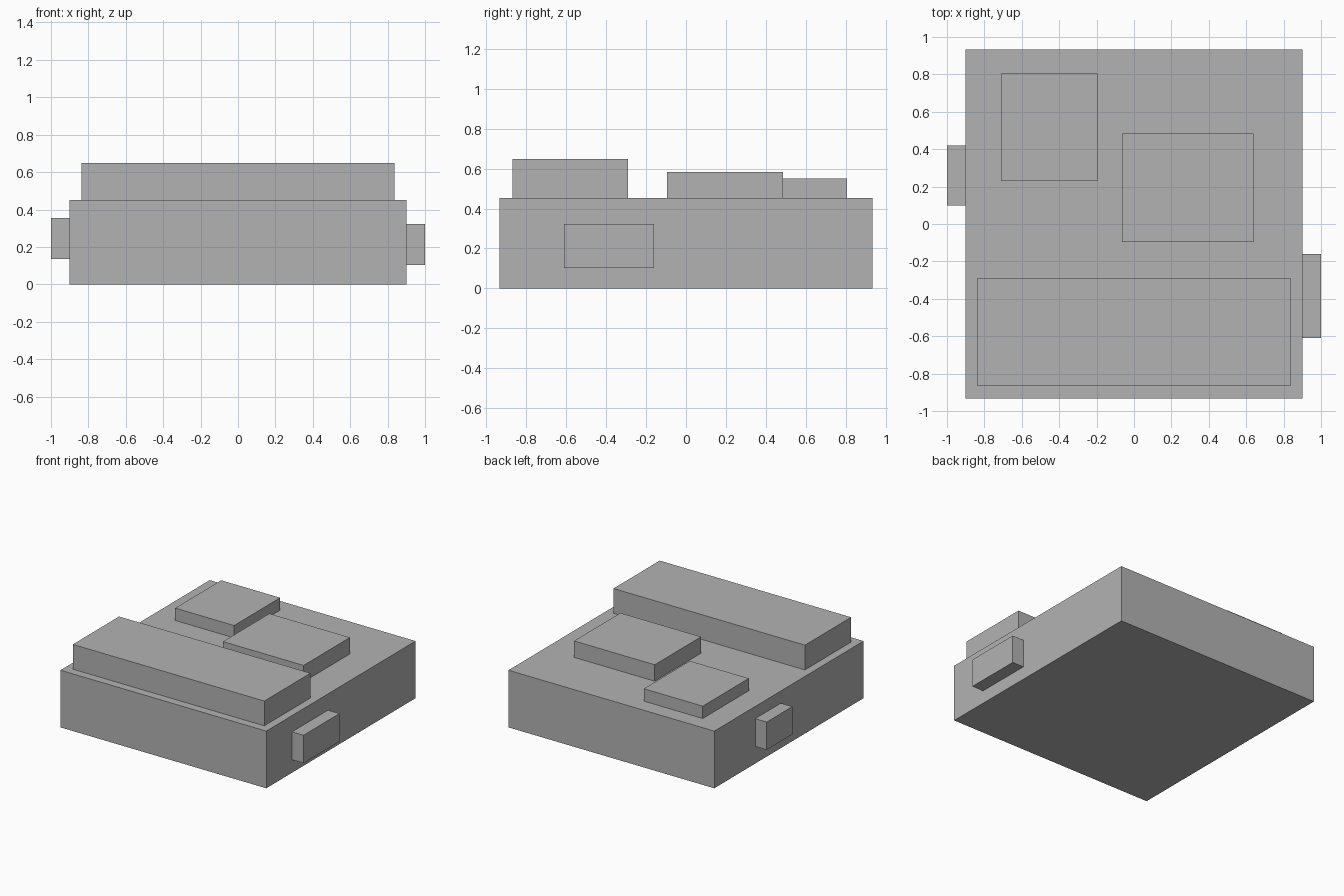
import bpy

if "Cube" in bpy.data.objects:
    bpy.data.objects.remove(bpy.data.objects["Cube"])

grey = bpy.data.materials.new("mid_grey")
grey.diffuse_color = (0.45, 0.45, 0.45, 1)
grey.use_nodes = True
grey.node_tree.nodes["Principled BSDF"].inputs["Base Color"].default_value = grey.diffuse_color


def box(name, x, y, z):
    """Axis-aligned box from (low, high) ranges."""
    bpy.ops.mesh.primitive_cube_add(size=1)
    ob = bpy.context.object
    ob.name = name
    ob.location = [(a + b) / 2 for a, b in (x, y, z)]
    ob.scale = [b - a for a, b in (x, y, z)]
    bpy.ops.object.transform_apply(location=True, rotation=False, scale=True)
    ob.data.materials.append(grey)


TOP = 0.452

# main slab
box("base_block", (-0.90, 0.90), (-0.932, 0.932), (0, TOP))

# raised blocks on the roof
box("front_roof_block", (-0.837, 0.837), (-0.867, -0.29), (TOP, 0.648))
box("middle_roof_block", (-0.065, 0.64), (-0.095, 0.484), (TOP, 0.582))
box("rear_roof_block", (-0.71, -0.195), (0.23, 0.805), (TOP, 0.55))

# side boxes on the walls
box("right_wall_box", (0.90, 1.0), (-0.61, -0.16), (0.102, 0.323))
box("left_wall_box", (-1.0, -0.90), (0.10, 0.42), (0.135, 0.355))
